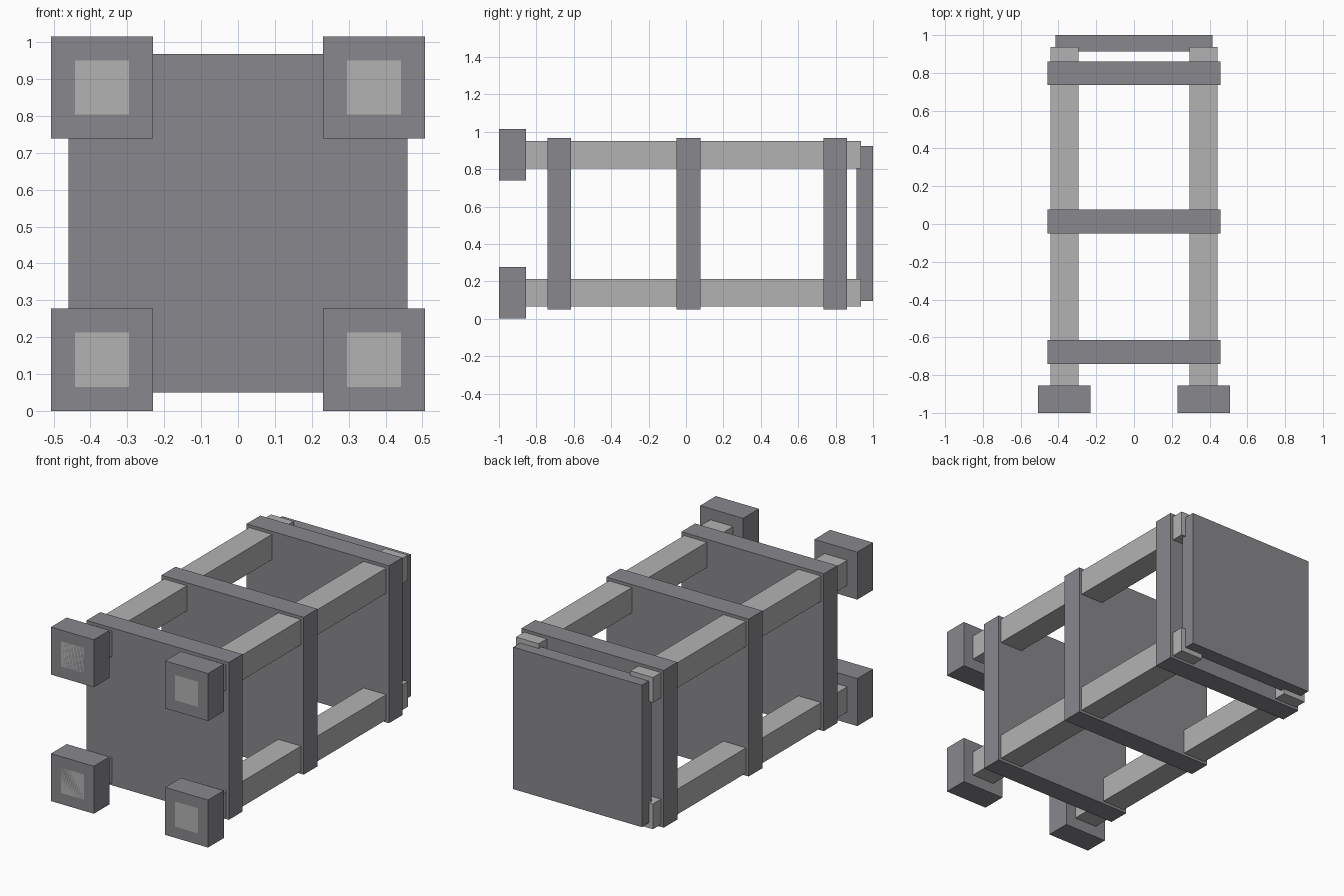
import bpy

if "Cube" in bpy.data.objects:
    bpy.data.objects.remove(bpy.data.objects["Cube"])


def box(name, x, y, z):
    """Box from (min, max) ranges on each axis."""
    bpy.ops.mesh.primitive_cube_add(size=1, location=[(a + b) / 2 for a, b in (x, y, z)])
    ob = bpy.context.object
    ob.name = name
    ob.scale = [b - a for a, b in (x, y, z)]
    bpy.ops.object.transform_apply(location=False, rotation=False, scale=True)
    return ob


def paint(ob, mat):
    ob.data.materials.append(mat)


def material(name, value):
    mat = bpy.data.materials.new(name)
    mat.diffuse_color = (*value, 1)
    mat.use_nodes = True
    mat.node_tree.nodes["Principled BSDF"].inputs["Base Color"].default_value = mat.diffuse_color
    return mat


dark = material("dark_grey", (0.25, 0.25, 0.27))
light = material("light_grey", (0.45, 0.45, 0.45))

# Square cross plates along the frame
for name, y in (("front_plate", (-0.74, -0.614)),
                ("middle_plate", (-0.05, 0.078)),
                ("rear_plate", (0.735, 0.861))):
    paint(box(name, (-0.459, 0.459), y, (0.05, 0.968)), dark)

# Smaller end plate at the back
paint(box("end_plate", (-0.415, 0.415), (0.912, 1.0), (0.095, 0.923)), dark)

# Four long rails, each with a block on its front end
for side, cx in (("left", -0.3685), ("right", 0.3685)):
    for level, cz in (("lower", 0.139), ("upper", 0.877)):
        r, h = 0.0735, 0.1385
        paint(box(f"{level}_{side}_rail", (cx - r, cx + r), (-1.0, 0.936),
                  (cz - r, cz + r)), light)
        paint(box(f"{level}_{side}_block", (cx - h, cx + h), (-1.0, -0.855),
                  (cz - h, cz + h)), dark)
